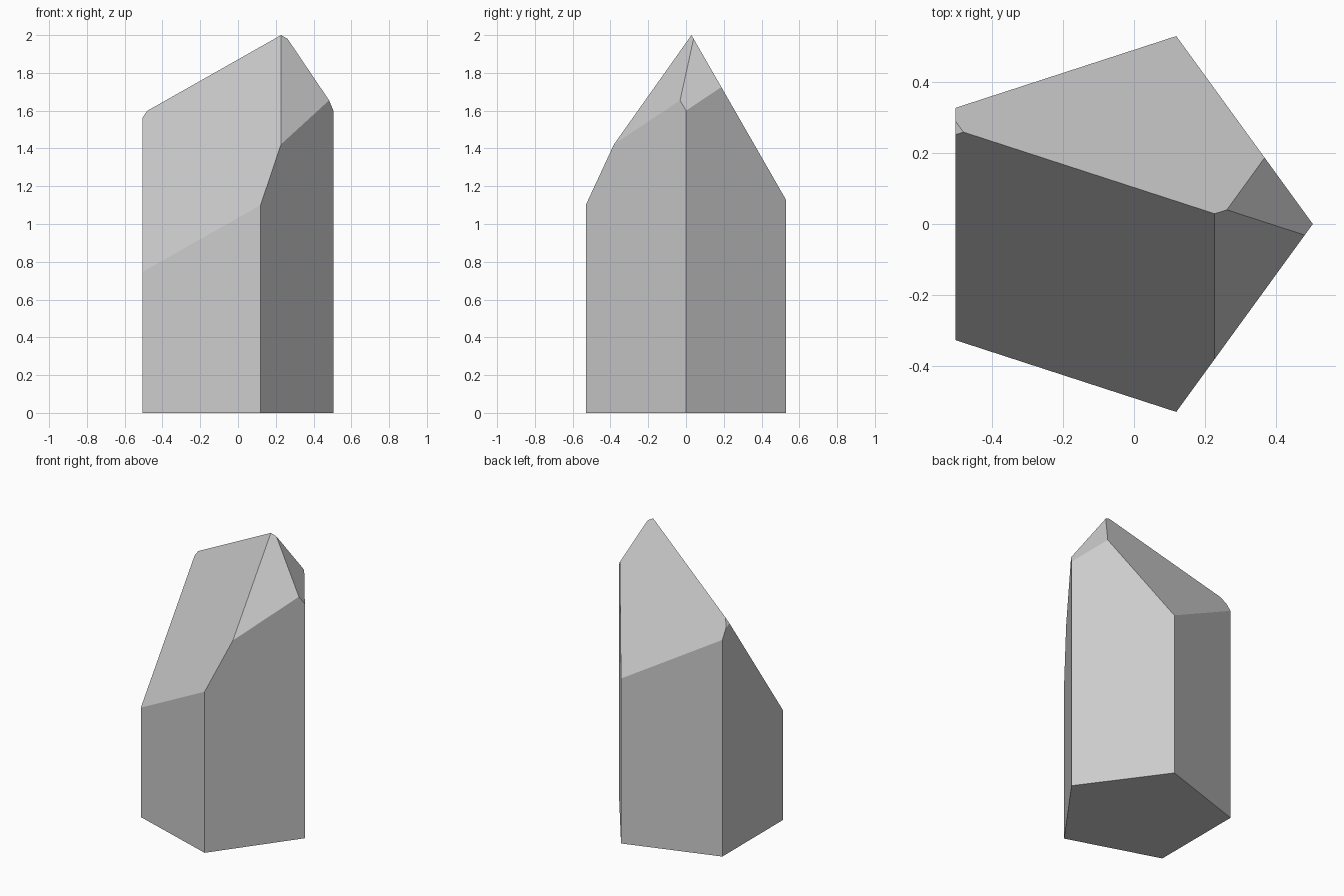
import bpy, bmesh
from math import radians, cos, sin
from mathutils import Vector

if "Cube" in bpy.data.objects:
    bpy.data.objects.remove(bpy.data.objects["Cube"])

RADIUS, CENTRE_X, HEIGHT, SLOPE = 0.558, -0.053, 2.4, 1.742

bm = bmesh.new()

# Five-sided prism body, one corner pointing to +x
ring = [bm.verts.new((CENTRE_X + RADIUS * cos(radians(72 * i)),
                      RADIUS * sin(radians(72 * i)), 0)) for i in range(5)]
base = bm.faces.new(ring)
top = bmesh.ops.extrude_face_region(bm, geom=[base])["geom"]
bmesh.ops.translate(bm, vec=(0, 0, HEIGHT),
                    verts=[g for g in top if isinstance(g, bmesh.types.BMVert)])

# Off-centre tip: five facets of equal slope, 72 degrees apart
apex = (0.228, 0.029, 2.0)
facets = [(90, apex), (234, apex), (306, apex),
          (18, (0.505, 0.0, 1.60)), (162, (-0.505, 0.25, 1.565))]
for angle, point in facets:
    a = radians(angle)
    normal = Vector((SLOPE * cos(a), SLOPE * sin(a), 1)).normalized()
    cut = bmesh.ops.bisect_plane(bm, geom=bm.verts[:] + bm.edges[:] + bm.faces[:],
                                 dist=1e-5, plane_co=point, plane_no=normal,
                                 clear_outer=True)
    edges = [g for g in cut["geom_cut"] if isinstance(g, bmesh.types.BMEdge)]
    bmesh.ops.holes_fill(bm, edges=[e for e in bm.edges if e.is_boundary], sides=0)

bmesh.ops.recalc_face_normals(bm, faces=bm.faces[:])
mesh = bpy.data.meshes.new("crystal")
bm.to_mesh(mesh)
bm.free()
bpy.context.collection.objects.link(bpy.data.objects.new("crystal", mesh))
